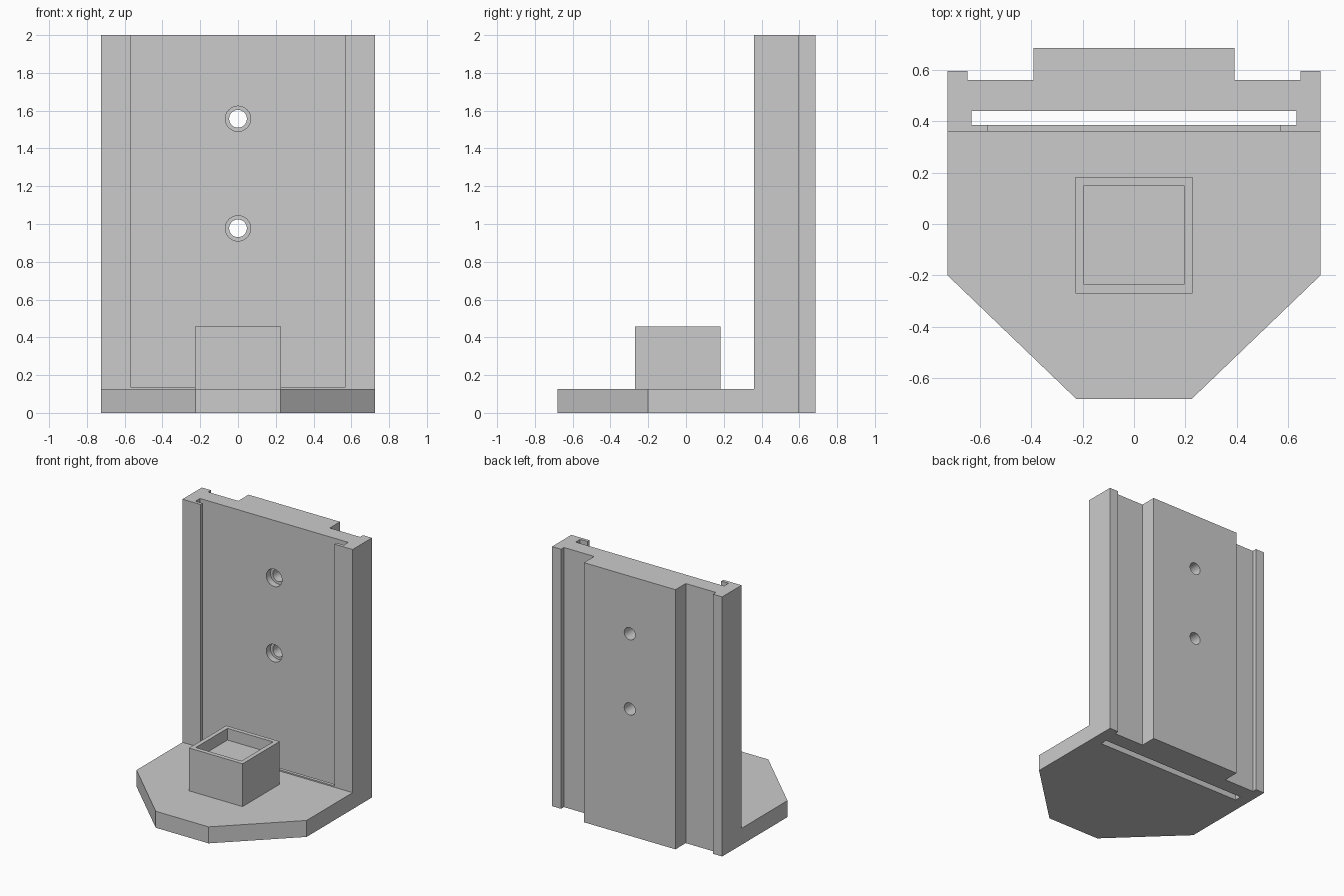
import bpy, bmesh
from math import pi
from mathutils import Matrix

cube = bpy.data.objects.get("Cube")
if cube:
    bpy.data.objects.remove(cube, do_unlink=True)

grey = bpy.data.materials.new("plain grey")
grey.use_nodes = True
COLOUR = (0.6, 0.6, 0.6, 1)
grey.diffuse_color = COLOUR
grey.node_tree.nodes["Principled BSDF"].inputs["Base Color"].default_value = COLOUR


def finish(name, bm):
    bmesh.ops.recalc_face_normals(bm, faces=bm.faces)
    mesh = bpy.data.meshes.new(name)
    bm.to_mesh(mesh)
    bm.free()
    mesh.materials.append(grey)
    obj = bpy.data.objects.new(name, mesh)
    bpy.context.collection.objects.link(obj)
    return obj


def prism(name, half, z0, z1):
    """Extrude an outline, given by its +x half and mirrored, from z0 to z1."""
    outline = half + [(-x, y) for x, y in reversed(half)]
    bm = bmesh.new()
    face = bm.faces.new([bm.verts.new((x, y, z0)) for x, y in outline])
    top = bmesh.ops.extrude_face_region(bm, geom=[face])["geom"]
    verts = [v for v in top if isinstance(v, bmesh.types.BMVert)]
    bmesh.ops.translate(bm, verts=verts, vec=(0, 0, z1 - z0))
    return finish(name, bm)


def block(name, x, y0, y1, z0, z1):
    return prism(name, [(x, y0), (x, y1)], z0, z1)


def bore(name, radius, y0, y1, z):
    bm = bmesh.new()
    place = Matrix.Translation((0, (y0 + y1) / 2, z)) @ Matrix.Rotation(pi / 2, 4, "X")
    bmesh.ops.create_cone(bm, cap_ends=True, segments=32, radius1=radius,
                          radius2=radius, depth=y1 - y0, matrix=place)
    return finish(name, bm)


def combine(target, tool, operation):
    mod = target.modifiers.new(operation.title(), "BOOLEAN")
    mod.operation, mod.solver, mod.object = operation, "EXACT", tool
    bpy.context.view_layer.objects.active = target
    bpy.ops.object.modifier_apply(modifier=mod.name)
    bpy.data.objects.remove(tool, do_unlink=True)


# Upright with raised back rail and edge ribs, joined to the tapered foot
stand = prism("stand", [(0.725, 0.36), (0.725, 0.595), (0.648, 0.595),
                        (0.648, 0.56), (0.39, 0.56), (0.39, 0.685)], 0, 2)
foot = prism("foot", [(0.225, -0.68), (0.725, -0.2), (0.725, 0.37)], 0, 0.127)
combine(stand, foot, "UNION")

# Sliding slot through the full height, open at the front between two lips
combine(stand, block("slot", 0.632, 0.385, 0.44, -0.1, 2.1), "DIFFERENCE")
combine(stand, block("front_opening", 0.57, 0.3, 0.41, 0.137, 2.1), "DIFFERENCE")

# Counterbored screw holes
for z in (0.977, 1.557):
    combine(stand, bore("screw_hole", 0.047, 0.4, 0.8, z), "DIFFERENCE")
    combine(stand, bore("screw_head_recess", 0.067, 0.4, 0.49, z), "DIFFERENCE")

# Square holder with a shallow pocket
holder = block("holder", 0.228, -0.27, 0.182, 0.12, 0.457)
combine(holder, block("pocket", 0.194, -0.236, 0.149, 0.367, 0.6), "DIFFERENCE")

# Smooth bores, crisp edges
for obj in (stand, holder):
    bpy.ops.object.select_all(action="DESELECT")
    obj.select_set(True)
    bpy.context.view_layer.objects.active = obj
    bpy.ops.object.shade_smooth_by_angle(angle=pi / 6)
